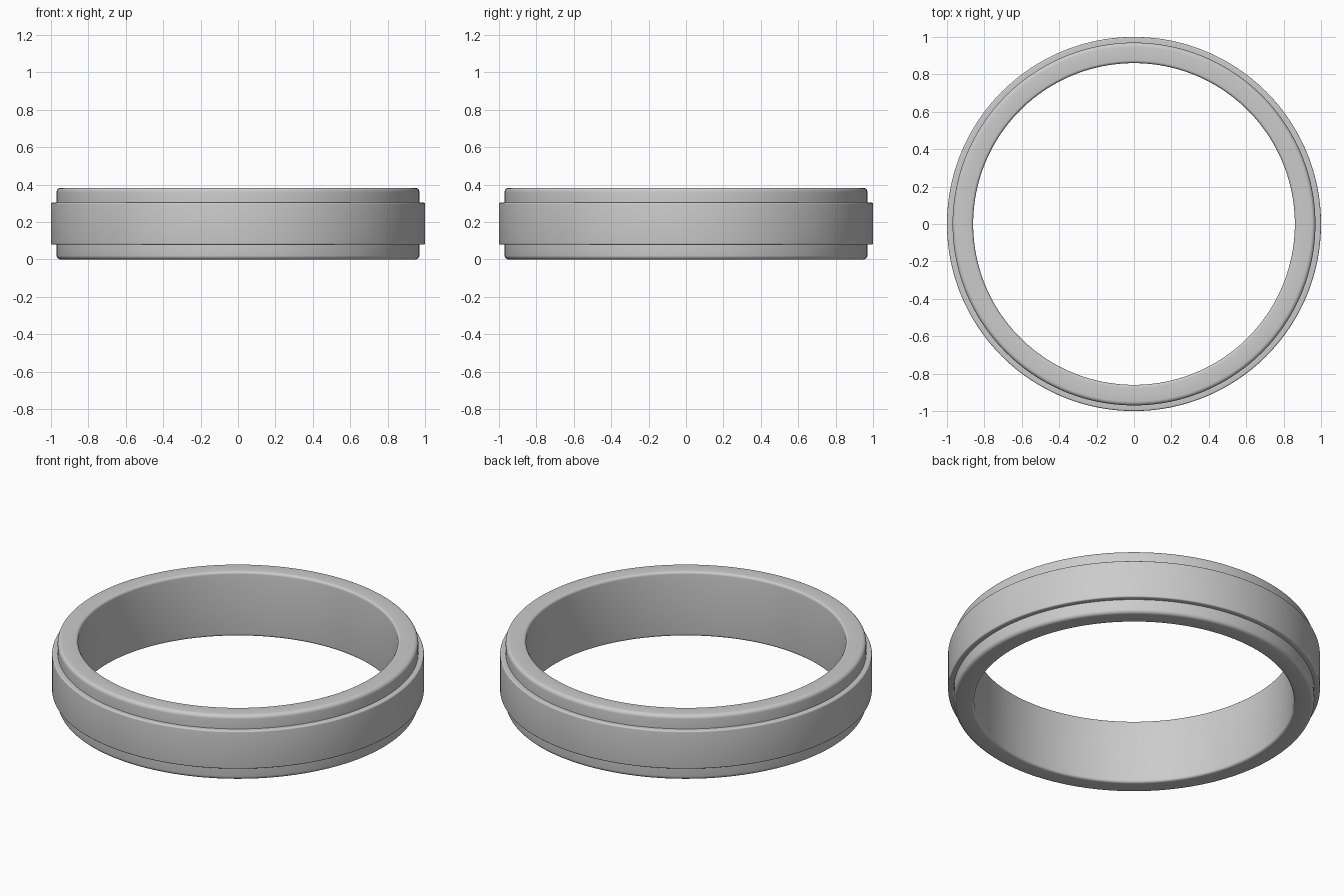
import bpy, bmesh, math
from mathutils import Vector

if "Cube" in bpy.data.objects:
    bpy.data.objects.remove(bpy.data.objects["Cube"])

SEGMENTS = 192
STEPS = 5


def rounded(corners):
    """Closed (r, z, fillet) profile with each corner rounded."""
    pts = []
    n = len(corners)
    for i, (r, z, f) in enumerate(corners):
        p = Vector((r, z))
        if f == 0:
            pts.append(p)
            continue
        a = (Vector(corners[i - 1][:2]) - p).normalized()
        b = (Vector(corners[(i + 1) % n][:2]) - p).normalized()
        centre = p + (a + b) * f
        for k in range(STEPS + 1):
            t = math.pi / 2 * k / STEPS
            pts.append(centre - b * f * math.cos(t) - a * f * math.sin(t))
    return pts


def lathe(name, corners):
    """Revolve a closed profile around z."""
    profile = rounded(corners)
    bm = bmesh.new()
    rings = []
    for s in range(SEGMENTS):
        t = 2 * math.pi * s / SEGMENTS
        rings.append([bm.verts.new((p.x * math.cos(t), p.x * math.sin(t), p.y))
                      for p in profile])
    n = len(profile)
    for s in range(SEGMENTS):
        a, b = rings[s], rings[(s + 1) % SEGMENTS]
        for i in range(n):
            j = (i + 1) % n
            bm.faces.new((a[i], b[i], b[j], a[j]))
    bmesh.ops.recalc_face_normals(bm, faces=bm.faces)
    mesh = bpy.data.meshes.new(name)
    bm.to_mesh(mesh)
    bm.free()
    obj = bpy.data.objects.new(name, mesh)
    bpy.context.collection.objects.link(obj)
    bpy.context.view_layer.objects.active = obj
    obj.select_set(True)
    bpy.ops.object.shade_smooth_by_angle(angle=math.radians(30))
    obj.select_set(False)


# Ring with rounded rims and a raised central band
lathe("ring_band", [
    (0.86, 0.0, 0.015), (0.97, 0.0, 0.022),
    (0.97, 0.079, 0), (1.0, 0.079, 0.008),
    (1.0, 0.304, 0.008), (0.97, 0.304, 0),
    (0.97, 0.383, 0.022), (0.86, 0.383, 0.015),
])
